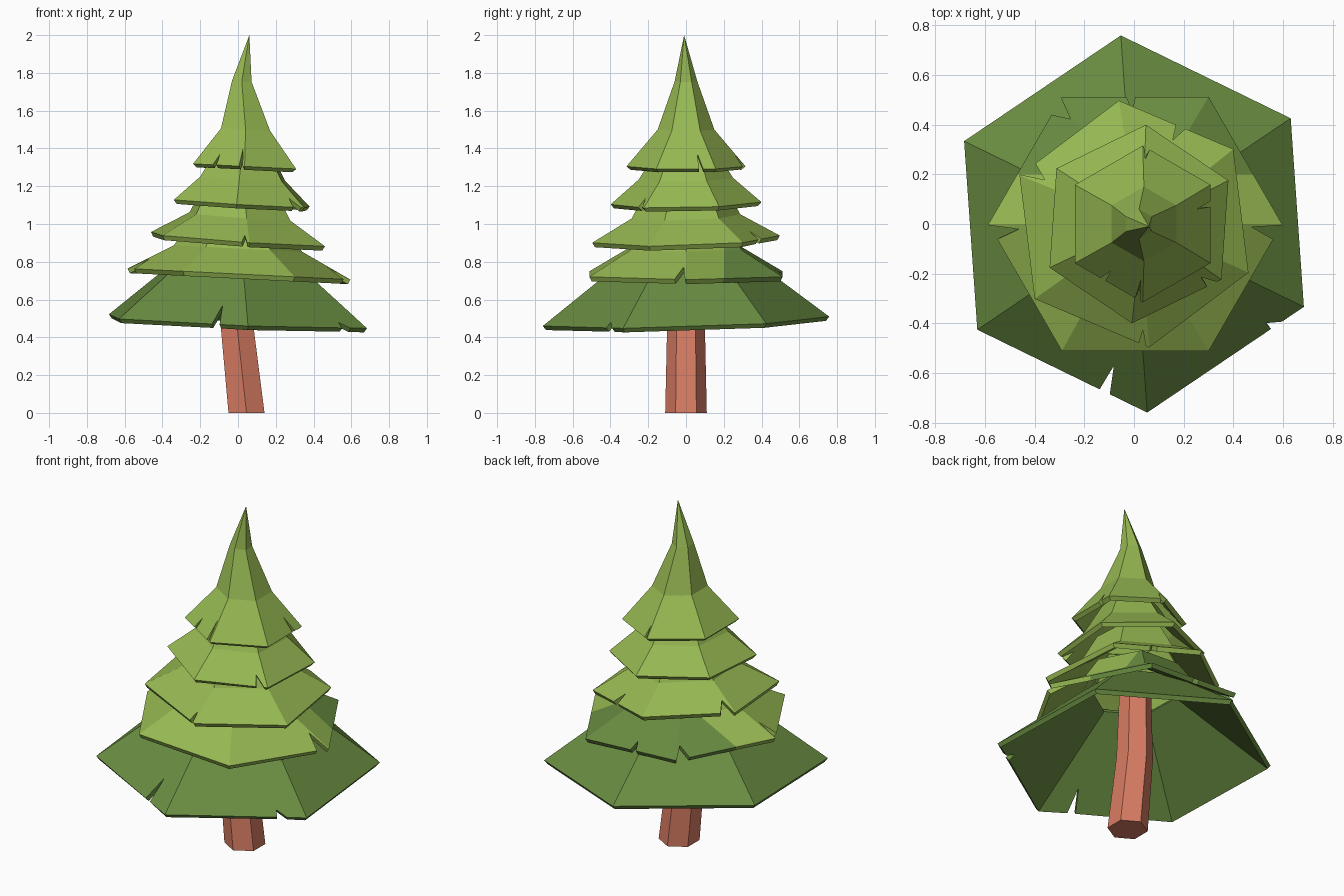
import bpy, bmesh, math
from mathutils import Vector

cube = bpy.data.objects.get("Cube")
if cube:
    bpy.data.objects.remove(cube)


def material(name, color):
    m = bpy.data.materials.new(name)
    m.use_nodes = True
    rgba = (*color, 1)
    m.diffuse_color = rgba
    m.node_tree.nodes["Principled BSDF"].inputs["Base Color"].default_value = rgba
    return m


LIGHT = material("light_green", (0.305, 0.479, 0.084))
DARK = material("dark_green", (0.141, 0.262, 0.053))
BARK = material("bark_red_brown", (0.686, 0.202, 0.124))


def ring(cx, radius, z, angle, tilt=(0, 0)):
    """Six points around a centre on a tilted plane."""
    pts = []
    for i in range(6):
        a = math.radians(angle + 60 * i)
        x, y = radius * math.cos(a), radius * math.sin(a)
        pts.append(Vector((cx + x, y, z + tilt[0] * x + tilt[1] * y)))
    return pts


def finish(bm, name, mats):
    me = bpy.data.meshes.new(name)
    bm.to_mesh(me)
    bm.free()
    for m in mats:
        me.materials.append(m)
    ob = bpy.data.objects.new(name, me)
    bpy.context.collection.objects.link(ob)
    return ob


def branch_tier(name, angle, profile, tilt, notches, mats, tip=None, split_y=None):
    """Six-sided skirt; profile rows are centre x, radius, z from the rim up.
    notches: side, start, end, apex position along the rim, depth."""
    bm = bmesh.new()
    rows = [[bm.verts.new(p) for p in ring(*row, angle, tilt)] for row in profile]
    low, up = rows[0], rows[1]
    for i in range(6):
        j = (i + 1) % 6
        edge = [low[i]]
        for side, start, end, apex, depth in notches:
            if side == i:
                a, b = low[i].co, low[j].co
                inner = up[i].co.lerp(up[j].co, apex)
                for p in (a.lerp(b, start), a.lerp(b, apex).lerp(inner, depth), a.lerp(b, end)):
                    edge.append(bm.verts.new(p))
        bm.faces.new(edge + [low[j], up[j], up[i]])
        for r0, r1 in zip(rows[1:], rows[2:]):
            bm.faces.new((r0[i], r0[j], r1[j], r1[i]))
    if tip:
        top = bm.verts.new(tip)
        for i in range(6):
            bm.faces.new((rows[-1][i], rows[-1][(i + 1) % 6], top))
    # Darker foliage towards the back
    if split_y is not None:
        bmesh.ops.bisect_plane(bm, geom=bm.verts[:] + bm.edges[:] + bm.faces[:],
                               plane_co=(0, split_y, 0), plane_no=(0, 1, 0))
        for f in bm.faces:
            f.material_index = int(f.calc_center_median().y > split_y)
    ob = finish(bm, name, mats)
    mod = ob.modifiers.new("thickness", "SOLIDIFY")
    mod.thickness = 0.028
    mod.offset = -1
    return ob


# Trunk: bent hexagonal post
bm = bmesh.new()
rows = [[bm.verts.new(p) for p in ring(*row, 90)]
        for row in ((0.045, 0.11, 0), (-0.005, 0.1, 0.46), (-0.01, 0.085, 0.95))]
for r0, r1 in zip(rows, rows[1:]):
    for i in range(6):
        j = (i + 1) % 6
        bm.faces.new((r0[i], r0[j], r1[j], r1[i]))
bm.faces.new(rows[0][::-1])
bm.faces.new(rows[-1])
finish(bm, "trunk", [BARK])

# Branch tiers from the bottom up
branch_tier("bottom_branches", 94, [(0, 0.76, 0.485), (0, 0.25, 0.88)], (-0.04, 0.03),
            [(2, 0.72, 0.78, 0.78, 0.25), (3, 0.79, 0.86, 0.8, 0.07)], [DARK])

branch_tier("lower_branches", 0, [(0.005, 0.59, 0.735), (0, 0.34, 0.87), (0, 0.25, 1.0)],
            (-0.05, 0),
            [(1, 0.5, 0.56, 0.52, 0.25), (2, 0.01, 0.14, 0.03, 0.35),
             (3, 0.01, 0.12, 0.05, 0.45), (5, 0.88, 0.99, 0.97, 0.45)],
            [LIGHT, DARK], split_y=0.2)

branch_tier("middle_branches", 97, [(0, 0.5, 0.92), (0.01, 0.29, 1.04), (0.01, 0.2, 1.2)],
            (-0.07, 0.03),
            [(0, 0.84, 0.99, 0.94, 0.4), (2, 0.91, 0.97, 0.95, 0.3),
             (5, 0.42, 0.5, 0.48, 0.35)], [LIGHT])

branch_tier("upper_branches", 86, [(0.02, 0.4, 1.11), (0.025, 0.25, 1.24), (0.03, 0.15, 1.4)],
            (-0.06, 0.02), [(3, 0.84, 0.95, 0.87, 0.35)], [LIGHT])

branch_tier("top_branches", 90, [(0.035, 0.315, 1.305), (0.04, 0.15, 1.5), (0.02, 0.06, 1.755)],
            (-0.05, 0),
            [(2, 0.38, 0.45, 0.43, 0.3), (2, 0.89, 0.96, 0.95, 0.5),
             (4, 0.72, 0.79, 0.74, 0.4), (5, 0.9, 0.98, 0.96, 0.3)],
            [LIGHT], tip=(0.06, -0.01, 2.0))
